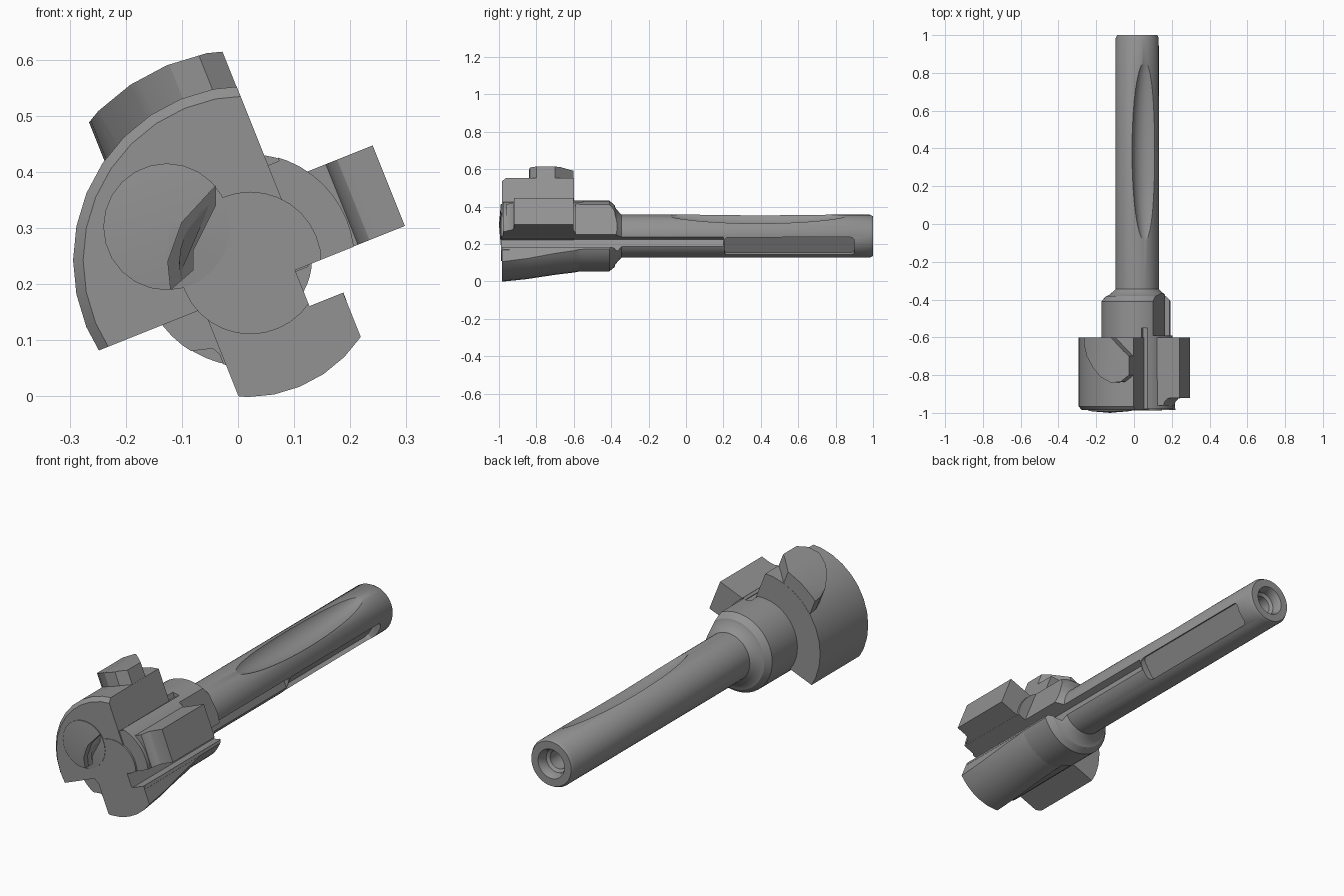
import bpy, bmesh, math
from mathutils import Vector

if "Cube" in bpy.data.objects:
    bpy.data.objects.remove(bpy.data.objects["Cube"])

AX, AZ = 0.017, 0.2425      # shaft axis runs along y through here
TILT = 21.8                 # roll of the head around the axis, degrees
FRONT = -0.985


def P(u, y, v, ang=TILT):
    a = math.radians(ang)
    c, s = math.cos(a), math.sin(a)
    return Vector((AX + u * c - v * s, y, AZ + u * s + v * c))


def finish(name, bm):
    bmesh.ops.remove_doubles(bm, verts=bm.verts, dist=1e-6)
    bmesh.ops.recalc_face_normals(bm, faces=bm.faces)
    me = bpy.data.meshes.new(name)
    bm.to_mesh(me)
    bm.free()
    ob = bpy.data.objects.new(name, me)
    bpy.context.collection.objects.link(ob)
    return ob


def prism(name, rings):
    bm = bmesh.new()
    a, b = [[bm.verts.new(p) for p in r] for r in rings]
    n = len(a)
    bm.faces.new(a)
    bm.faces.new(b[::-1])
    for i in range(n):
        j = (i + 1) % n
        bm.faces.new((a[i], b[i], b[j], a[j]))
    return finish(name, bm)


def along_y(name, pts, y0, y1):
    return prism(name, [[P(u, y, v) for u, v in pts] for y in (y0, y1)])


def outward(name, pts, v0, v1, ang=TILT):
    return prism(name, [[P(u, y, v, ang) for u, y in pts] for v in (v0, v1)])


def box(name, u0, u1, y0, y1, v0, v1):
    return along_y(name, [(u0, v0), (u1, v0), (u1, v1), (u0, v1)], y0, y1)


def lathe(name, prof, n=32, cx=AX, cz=AZ):
    bm = bmesh.new()
    rings = []
    for r, y in prof:
        k = 1 if r == 0 else n
        rings.append([bm.verts.new((cx + r * math.cos(2 * math.pi * i / n), y,
                                    cz + r * math.sin(2 * math.pi * i / n)))
                      for i in range(k)])
    for a, b in zip(rings, rings[1:]):
        for i in range(n):
            j = (i + 1) % n
            q = []
            for v in (a[i % len(a)], a[j % len(a)], b[j % len(b)], b[i % len(b)]):
                if v not in q:
                    q.append(v)
            bm.faces.new(q)
    return finish(name, bm)


def boolean(ob, tool, op='DIFFERENCE'):
    m = ob.modifiers.new('cut', 'BOOLEAN')
    m.operation, m.object, m.solver = op, tool, 'EXACT'
    tool.hide_render = True
    bpy.context.view_layer.update()
    dg = bpy.context.evaluated_depsgraph_get()
    me = bpy.data.meshes.new_from_object(ob.evaluated_get(dg))
    ob.modifiers.clear()
    ob.data = me
    bpy.data.objects.remove(tool)


# shaft with collar, core and centre-drilled end
shaft = lathe('shaft', [(0, -0.979), (.191, -0.979), (.189, -.41), (.166, -.382),
                        (.152, -.378), (.128, -.358), (.115, -.345), (.114, .985), (.106, 1),
                        (.07, 1), (.058, .975), (.058, .955), (.044, .945), (.044, .86), (0, .83)], 48)


def groove():
    return box('groove', .072, .5, -1.2, .2, -.117, -.048)


boolean(shaft, groove())
boolean(shaft, box('relief', .137, .5, -1.2, -.3, -.4, -.06))
boolean(shaft, box('collar_flat', .14, .5, -.59, -.3, -.07, .4))
# chip flutes beside the sector
boolean(shaft, box('upper_flute', .09, .118, -1.2, -.55, .1435, .3))
flute = [(-.15, .121), (-.14, .125), (-.09, .08), (-.045, .085), (-.033, .075), (0, -.01), (-.2, -.01)]
boolean(shaft, prism('lower_flute', [[Vector((x, y, z)) for x, z in flute] for y in (-1.2, -.55)]))

# keyway with rounded ends
key = []
for cy, sy in ((.88, 1), (.225, -1)):
    arc = [(sx * (.035 + .02 * math.cos(t)), cy + sy * .02 * math.sin(t))
           for sx in (1, -1) for t in [math.pi / 6 * k for k in range(4)][::sx]]
    key += arc if sy > 0 else arc[::-1]
boolean(shaft, outward('keyway', key, .08, .3, -122))

# long scoop in the top of the shaft
bm = bmesh.new()
bmesh.ops.create_uvsphere(bm, u_segments=32, v_segments=24, radius=1)
for v in bm.verts:
    x, y, z = v.co
    v.co = P(.15 + .085 * x, .385 + .522 * z, .085 * y, 70)
boolean(shaft, finish('scoop', bm))

# large head sector with chamfered front rim
head = lathe('head_sector', [(0, FRONT), (.293, FRONT), (.311, -.965), (.311, -.6), (0, -.6)])
boolean(head, box('quadrant', -.5, .097, -1.2, 0, -.051, .5), 'INTERSECT')

# raised pad on the sector, cut to the outer radius
pad = outward('outer_pad', [(-.171, -.601), (-.167, -.65), (-.15, -.7), (-.11, -.76), (-.06, -.81),
                            (0, -.84), (.055, -.835), (.0965, -.8), (.0965, -.7), (0, -.601)],
              .1, .5)
boolean(pad, lathe('pad_limit', [(0, -1.1), (.376, -1.1), (.376, 0), (0, 0)]), 'INTERSECT')

# side blade with a filleted root
blade = prism('side_blade', [[P(u, y, v) for u, y in
              [(.125, -.602), (.283, -.602), (.283, -.92), (.235, -.92), (.215, -.925),
               (.2, -.94), (.193, -.96), (.125, -.96)]] for v in (-.0475, .107)])

# tapered lower lobe
lobe = lathe('lower_lobe', [(0, FRONT), (.244, FRONT), (.23, -.85), (.207, -.7),
                            (.195, -.6), (.184, -.54), (0, -.54)])
boolean(lobe, box('lobe_limit', -.105, .1365, -1.2, 0, -.5, -.06), 'INTERSECT')
boolean(lobe, groove())

# centre disc and offset insert on the front face
centre = lathe('centre_disc', [(0, -.988), (.127, -.988), (.127, -.95), (0, -.95)], 32, .022, .2375)
boolean(centre, groove())
insert = lathe('offset_insert', [(0, -1), (.113, -.99), (.113, -.93), (0, -.93)], 24, -.127, .302)

# slanted pocket in the insert
pocket = [(-.04, .375), (-.04, .34), (-.08, .26), (-.08, .225), (-.12, .19), (-.125, .24), (-.1, .31)]
for part in (insert, head, shaft, centre):
    tool = prism('pocket', [[Vector((x, -1.1, z)) for x, z in pocket],
                            [Vector((x, -.985 + (.05 if i in (1, 2, 3) else .02), z))
                             for i, (x, z) in enumerate(pocket)]])
    boolean(part, tool)

# dark steel on every part
steel = bpy.data.materials.new('dark_steel')
steel.diffuse_color = (.16, .16, .16, 1)
steel.use_nodes = True
steel.node_tree.nodes["Principled BSDF"].inputs["Base Color"].default_value = steel.diffuse_color
steel.diffuse_color = (.29, .29, .29, 1)
steel.use_nodes = True
steel.node_tree.nodes["Principled BSDF"].inputs["Base Color"].default_value = steel.diffuse_color
for ob in bpy.context.scene.objects:
    ob.data.materials.clear()
    ob.data.materials.append(steel)
    ob.select_set(True)
    bpy.context.view_layer.objects.active = ob
bpy.ops.object.shade_smooth_by_angle(angle=math.radians(28))
